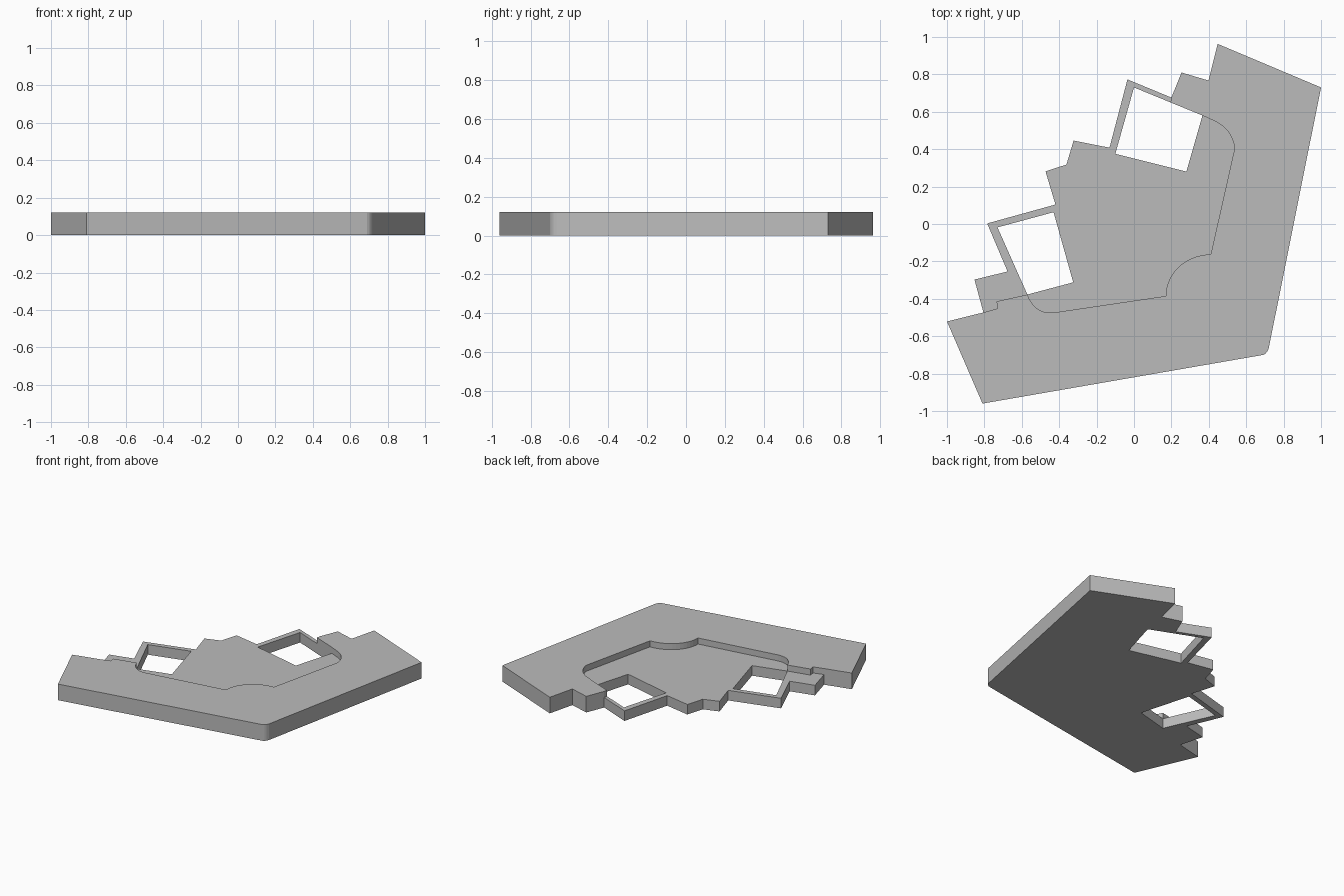
import bpy, bmesh
from math import sin, cos, pi
from mathutils import Vector

HEIGHT = 0.12
FLOOR = 0.075

if "Cube" in bpy.data.objects:
    bpy.data.objects.remove(bpy.data.objects["Cube"])

grey = bpy.data.materials.new("plain grey")
grey.use_nodes = True
colour = (0.5, 0.5, 0.5, 1)
grey.diffuse_color = colour
grey.node_tree.nodes["Principled BSDF"].inputs["Base Color"].default_value = colour


def prism(name, outline, low, high):
    """Extrude a flat outline between two heights."""
    bm = bmesh.new()
    face = bm.faces.new([bm.verts.new((x, y, low)) for x, y in outline])
    top = bmesh.ops.extrude_face_region(bm, geom=[face])["geom"]
    for v in top:
        if isinstance(v, bmesh.types.BMVert):
            v.co.z = high
    bmesh.ops.recalc_face_normals(bm, faces=bm.faces)
    mesh = bpy.data.meshes.new(name)
    bm.to_mesh(mesh)
    bm.free()
    mesh.materials.append(grey)
    obj = bpy.data.objects.new(name, mesh)
    bpy.context.collection.objects.link(obj)
    return obj


def bend(a, c, b, steps=10):
    """Rounded corner from a to b, pulled towards c."""
    a, b, c = Vector(a), Vector(b), Vector(c)
    ts = [i / steps for i in range(steps + 1)]
    return [tuple(a * (1 - t) ** 2 + c * 2 * t * (1 - t) + b * t * t) for t in ts]


def cut(obj, cutter):
    """Subtract the cutter and remove it."""
    mod = obj.modifiers.new("cut", "BOOLEAN")
    mod.operation = "DIFFERENCE"
    mod.solver = "EXACT"
    mod.object = cutter
    cutter.hide_render = True
    bpy.context.view_layer.objects.active = obj
    bpy.ops.object.modifier_apply(modifier=mod.name)
    bpy.data.objects.remove(cutter)


# Angled slab with a stepped inner edge
slab = prism("angled_slab", [
    (-.81, -.96), *bend((.69, -.70), (.712, -.692), (.72, -.666), 3),
    (1, .73), (.447, .963), (.398, .767), (.254, .81), (.2, .676),
    (-.035, .773), (-.131, .408), (-.323, .446), (-.361, .318),
    (-.473, .281), (-.42, .104), (-.785, .003), (-.676, -.254),
    (-.853, -.297), (-.805, -.473), (-1, -.521)], 0, HEIGHT)

# Sunken floor, open on the inner side, with a round bump in its far wall
bump = [(.41 + .24 * cos(a), -.385 + .222 * sin(a))
        for a in (pi / 2 + pi / 2 * i / 14 for i in range(15))]
recess = prism("recess_cutter", [
    (.2, 1.2), (.2, .676), (.195, .65), (.366, .58),
    *bend((.41, .56), (.525, .515), (.538, .404)),
    *bump, *bend((-.425, -.473), (-.53, -.485), (-.57, -.377)),
    (-.735, -.414), (-.73, -.452), (-.805, -.473),
    (-1.2, -.48), (-1.2, 1.2)], FLOOR, 1)
cut(slab, recess)

# Two openings through the slab, each leaving a thin frame
holes = [
    [(0, .73), (.366, .58), (.28, .28), (-.1, .375)],
    [(-.73, -.018), (-.43, .063), (-.325, -.312), (-.57, -.377)],
]
for corners in holes:
    cut(slab, prism("opening_cutter", corners, -1, 1))
